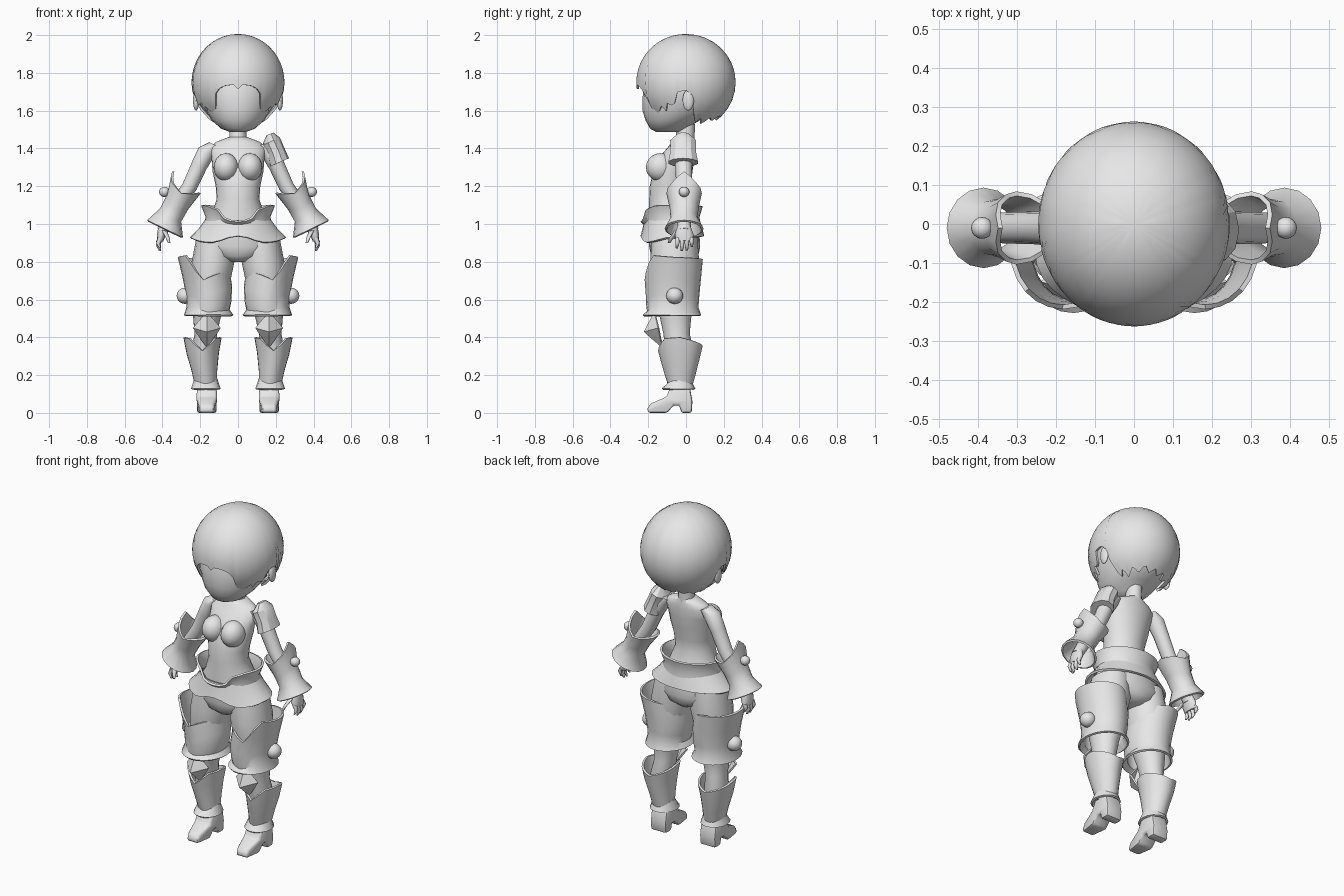
import bpy, bmesh, math
from mathutils import Vector

if "Cube" in bpy.data.objects:
    bpy.data.objects.remove(bpy.data.objects["Cube"])

grey = bpy.data.materials.new("plain_grey")
grey.diffuse_color = (0.8, 0.8, 0.8, 1)
grey.use_nodes = True
grey.node_tree.nodes["Principled BSDF"].inputs["Base Color"].default_value = grey.diffuse_color


def finish(name, bm, mirror=False, thick=0.0, bevel=0.0, sub=0, angle=40):
    """Turn a bmesh into a finished object with modifiers baked in."""
    me = bpy.data.meshes.new(name)
    bm.to_mesh(me)
    bm.free()
    ob = bpy.data.objects.new(name, me)
    bpy.context.collection.objects.link(ob)
    me.materials.append(grey)
    if bevel:
        m = ob.modifiers.new("bevel", 'BEVEL')
        m.width, m.segments = bevel, 2
    if sub:
        ob.modifiers.new("smooth", 'SUBSURF').levels = sub
    if thick:
        m = ob.modifiers.new("thickness", 'SOLIDIFY')
        m.thickness, m.offset = thick, 0
    if mirror:
        ob.modifiers.new("mirror", 'MIRROR').use_mirror_merge = False
    bpy.ops.object.select_all(action='DESELECT')
    ob.select_set(True)
    bpy.context.view_layer.objects.active = ob
    bpy.ops.object.convert(target='MESH')
    bpy.ops.object.shade_smooth_by_angle(angle=math.radians(angle))
    return ob


def interp(table, a):
    """Piecewise linear lookup."""
    for (a0, v0), (a1, v1) in zip(table, table[1:]):
        if a <= a1:
            return v0 + (v1 - v0) * (a - a0) / (a1 - a0)
    return table[-1][1]


def loft(name, rings, axis=(0, 0, 1), n=16, edge=None, cap=True, **kw):
    """Skin rings (x, y, z, radius u, radius y); edge(deg) slides the last ring along the axis.
    0 deg is outward, 90 back, 270 front."""
    t = Vector(axis).normalized()
    v = Vector((0, 1, 0))
    u = v.cross(t)
    bm = bmesh.new()
    vs = []
    for k, (x, y, z, ru, rv) in enumerate(rings):
        row = []
        for i in range(n):
            a = math.tau * i / n
            p = Vector((x, y, z)) + u * ru * math.cos(a) + v * rv * math.sin(a)
            if edge:
                p += t * edge(math.degrees(a)) * k / (len(rings) - 1)
            row.append(bm.verts.new(p))
        vs.append(row)
    for r0, r1 in zip(vs, vs[1:]):
        for i in range(n):
            j = (i + 1) % n
            bm.faces.new((r0[i], r0[j], r1[j], r1[i]))
    if cap:
        bm.faces.new(vs[0][::-1])
        bm.faces.new(vs[-1])
    bmesh.ops.recalc_face_normals(bm, faces=bm.faces)
    return finish(name, bm, **kw)


def ball(name, c, r, mirror=True, seg=16):
    bm = bmesh.new()
    bmesh.ops.create_uvsphere(bm, u_segments=seg, v_segments=seg // 2 + 2, radius=1)
    for w in bm.verts:
        w.co = Vector(c) + Vector(w.co[i] * r[i] for i in range(3))
    return finish(name, bm, mirror)


def col(rows, x=0):
    """Rows (z, y, rx, ry) on a fixed x to ring tuples."""
    return [(x, y, z, rx, ry) for z, y, rx, ry in rows]


# Head and neck
loft("head", col([(1.488, -.09, .045, .07), (1.505, -.095, .09, .095), (1.55, -.07, .14, .145),
                  (1.60, -.035, .17, .195), (1.66, -.02, .195, .21), (1.75, 0, .205, .225),
                  (1.88, 0, .15, .16)]), n=24, angle=60)
loft("neck", col([(1.40, -.01, .06, .055), (1.45, -.005, .045, .05), (1.53, 0, .043, .048)]), n=12)
ball("ear", (.222, .012, 1.655), (.016, .03, .055))

# Hair cap: bottom hem height depends on the angle from the front
hem = [(0, 1.715), (5, 1.735), (14, 1.735), (24, 1.72), (32, 1.68), (37, 1.57), (42, 1.60),
       (48, 1.585), (53, 1.64), (60, 1.60), (66, 1.65), (73, 1.615), (80, 1.70), (94, 1.71),
       (101, 1.60), (108, 1.53), (116, 1.57), (126, 1.53), (136, 1.57), (148, 1.545),
       (158, 1.58), (169, 1.55), (180, 1.575)]
bm = bmesh.new()
N, M = 72, 12
pole = bm.verts.new((0, 0, 2))
rows = []
for i in range(N):
    deg = 360 * i / N
    z = interp(hem, min(deg, 360 - deg)) - 1.75
    low = math.acos(max(-1, z / .25))
    a = math.radians(deg - 90)
    rows.append([bm.verts.new((.24 * math.sin(low * k / M) * math.cos(a),
                               .257 * math.sin(low * k / M) * math.sin(a),
                               1.75 + .25 * math.cos(low * k / M))) for k in range(1, M + 1)])
for i in range(N):
    r0, r1 = rows[i], rows[(i + 1) % N]
    bm.faces.new((pole, r0[0], r1[0]))
    for k in range(M - 1):
        bm.faces.new((r0[k], r0[k + 1], r1[k + 1], r1[k]))
finish("hair", bm, thick=.012, angle=60)

# Torso and chest
loft("torso", col([(.80, -.06, .05, .09), (.83, -.06, .15, .125), (.88, -.06, .225, .135),
                   (.97, -.065, .19, .135), (1.05, -.075, .14, .12), (1.13, -.09, .113, .105),
                   (1.20, -.085, .118, .107), (1.28, -.07, .135, .105), (1.35, -.05, .14, .095),
                   (1.405, -.025, .15, .072), (1.435, -.015, .115, .06), (1.46, -.008, .05, .05)]),
     n=24, angle=70)
ball("chest", (.063, -.135, 1.30), (.066, .077, .075))

# Waist belt with a dipped front, and the flared hip skirt below it
belt_edge = [(0, -.08), (20, -.075), (32, -.02), (60, .005), (180, 0)]
loft("belt", col([(.97, -.072, .185, .15), (1.035, -.075, .165, .14), (1.095, -.077, .19, .16)]),
     n=32, cap=False, thick=.012, edge=lambda d: interp(belt_edge, abs((d - 90) % 360 - 180)))
skirt_edge = [(0, .01), (15, .0), (28, -.025), (50, -.02), (80, 0), (180, .01)]
loft("hip_skirt", col([(1.02, -.075, .168, .14), (.97, -.072, .205, .152), (.925, -.072, .25, .163)]),
     n=32, cap=False, thick=.012, edge=lambda d: interp(skirt_edge, abs((d - 90) % 360 - 180)))

# Legs
loft("leg", [(.12, -.06, .93, .10, .12), (.132, -.06, .80, .113, .13), (.15, -.065, .65, .10, .115),
             (.165, -.055, .50, .072, .082), (.17, -.05, .42, .06, .07), (.185, -.03, .30, .066, .075),
             (.17, -.03, .15, .045, .05), (.167, -.03, .08, .045, .05)][::-1],
     n=16, mirror=True, angle=60)

# Thigh armour with an angled top edge and a flared hem
thigh_edge = [(0, .02), (90, .01), (150, -.02), (200, -.05), (245, -.075), (270, -.10),
              (292, -.04), (310, .03), (360, .02)]
loft("thigh_armour", [(.155, -.075, .515, .126, .15), (.158, -.07, .555, .108, .13),
                      (.155, -.07, .61, .114, .134), (.162, -.067, .70, .125, .14),
                      (.183, -.065, .805, .13, .148)], n=24, cap=False, mirror=True, thick=.012,
     edge=lambda d: interp(thigh_edge, d))
ball("thigh_knob", (.28, -.06, .62), (.045, .045, .043))

# Knee guard: a ridged diamond plate
bm = bmesh.new()
tip = bm.verts.new((.165, -.218, .43))
rim = [bm.verts.new(p) for p in [(.165, -.165, .53), (.095, -.145, .45), (.165, -.125, .35),
                                 (.235, -.145, .45)]]
for i in range(4):
    bm.faces.new((tip, rim[i], rim[(i + 1) % 4]))
bmesh.ops.subdivide_edges(bm, edges=bm.edges, cuts=2, smooth=.25, use_grid_fill=True)
finish("knee_guard", bm, True, thick=.01, angle=35)

# Shin guard and its ankle cuff
shin_edge = [(0, .04), (90, -.005), (180, .04), (225, .035), (270, -.03), (315, .035), (360, .04)]
loft("shin_guard", [(.171, -.03, .15, .053, .06), (.178, -.03, .21, .062, .076),
                    (.187, -.03, .29, .08, .096), (.188, -.03, .36, .095, .112)],
     n=24, cap=False, mirror=True, thick=.012, edge=lambda d: interp(shin_edge, d))
loft("ankle_cuff", [(.17, -.04, .125, .073, .085), (.17, -.032, .165, .055, .063)],
     n=16, cap=False, mirror=True, thick=.012,
     edge=lambda d: .015 * math.cos(math.radians(2 * d)))

# High heeled boot from a side profile
profile = [(.03, 0), (.034, .06), (.02, .14), (-.08, .14), (-.105, .085), (-.185, .05),
           (-.205, .025), (-.20, 0), (-.10, 0), (-.065, .04), (-.035, .04), (-.025, 0)]
bm = bmesh.new()
face = bm.faces.new([bm.verts.new((.113, y, z)) for y, z in profile])
ext = bmesh.ops.extrude_face_region(bm, geom=[face])
for w in ext["geom"]:
    if isinstance(w, bmesh.types.BMVert):
        w.co.x = .217
for w in bm.verts:
    if w.co.y < -.15:
        w.co.x = .165 + (w.co.x - .165) * .7
bmesh.ops.recalc_face_normals(bm, faces=bm.faces)
finish("boot", bm, True, bevel=.012)

# Arms
ARM = (-.44, 0, .9)
loft("arm", [(.40, -.01, .965, .03, .035), (.33, -.01, 1.09, .037, .04), (.255, -.01, 1.20, .04, .042),
             (.205, -.012, 1.31, .043, .045), (.165, -.014, 1.385, .048, .05),
             (.125, -.014, 1.42, .03, .04)], axis=ARM, n=12, mirror=True, angle=60)

# Gauntlet: flared cuff, narrow wrist, winged elbow edge
wing = [(0, .055), (45, .0), (90, -.03), (135, 0), (180, .015), (225, 0), (270, -.03), (315, 0), (360, .055)]
loft("gauntlet", [(.387, -.01, .972, .10, .098), (.363, -.01, 1.035, .06, .066),
                  (.328, -.01, 1.10, .062, .07), (.288, -.01, 1.19, .088, .088)],
     axis=ARM, n=16, cap=False, mirror=True, thick=.012, edge=lambda d: interp(wing, d))
ball("gauntlet_knob", (.39, -.01, 1.17), (.028, .028, .027))

# Hands
HAND = (-.2, 0, 1)
loft("palm", [(.412, -.008, .91, .016, .046), (.405, -.01, .945, .024, .052), (.395, -.01, .99, .025, .035)],
     axis=HAND, n=10, mirror=True, angle=60)
for i, low in enumerate((.872, .858, .86, .88)):
    y = -.044 + .024 * i
    loft(f"finger_{i + 1}", [(.413, y * 1.1, low, .006, .006), (.423, y * 1.05, low + .025, .011, .0105),
                             (.412, y, .925, .013, .0125)], axis=HAND, n=8, mirror=True, angle=70)
loft("thumb", [(.365, -.09, .90, .007, .007), (.372, -.078, .925, .012, .012),
               (.39, -.045, .965, .016, .016)], axis=HAND, n=8, mirror=True, angle=70)

# Single shoulder plate on the +x side
loft("shoulder_plate", [(.217, -.015, 1.328, .053, .078), (.20, -.015, 1.38, .046, .066),
                        (.175, -.015, 1.435, .047, .068), (.17, -.015, 1.472, .018, .028)],
     axis=(-.41, 0, .91), n=10, thick=.01, angle=30)
